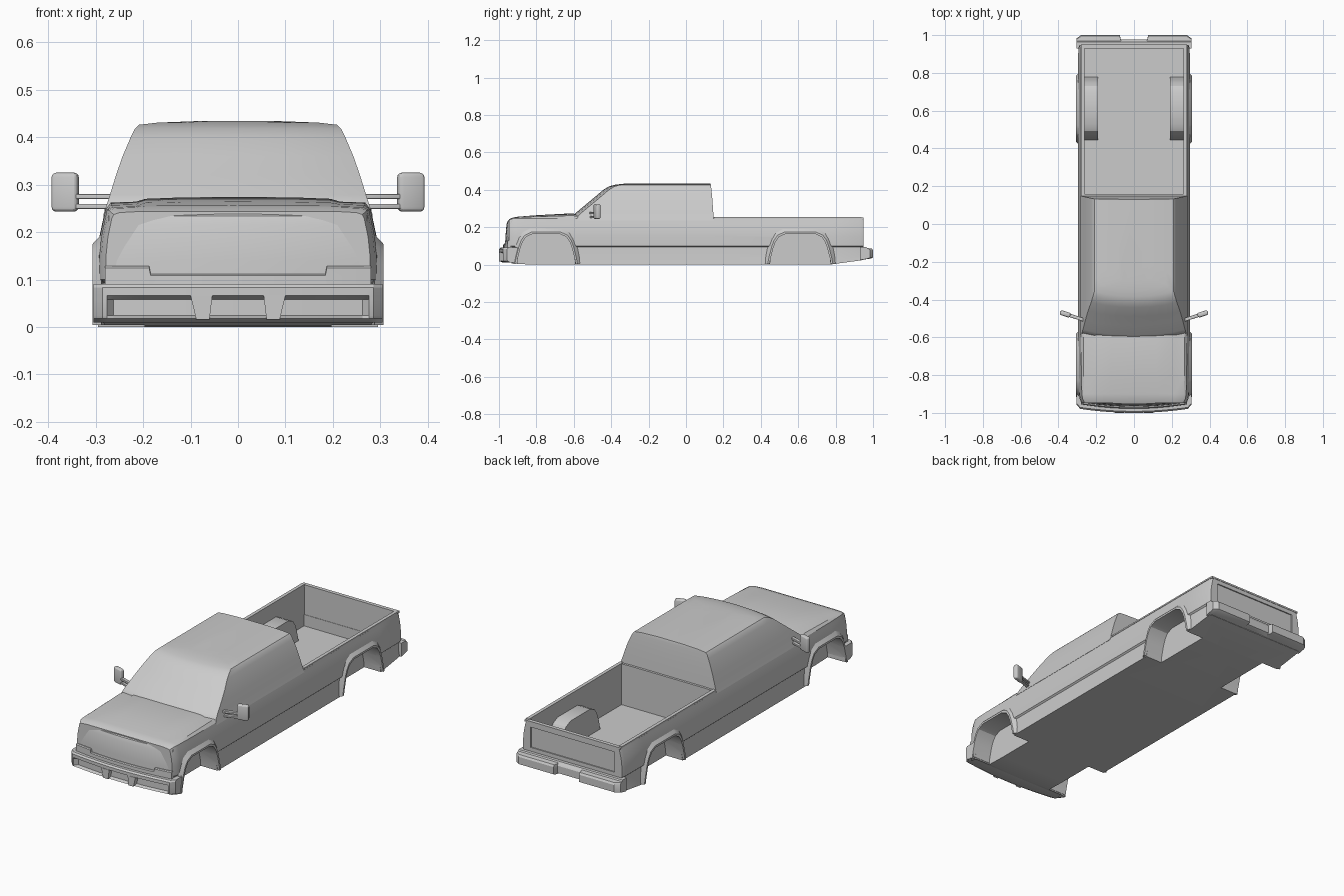
import bpy, bmesh, math
from mathutils import Vector

if "Cube" in bpy.data.objects:
    bpy.data.objects.remove(bpy.data.objects["Cube"])


def loft(name, rings):
    """Skin a list of closed rings and cap both ends."""
    bm = bmesh.new()
    rows = [[bm.verts.new(p) for p in r] for r in rings]
    n = len(rows[0])
    for a, b in zip(rows, rows[1:]):
        for i in range(n):
            j = (i + 1) % n
            bm.faces.new((a[i], a[j], b[j], b[i]))
    bm.faces.new(rows[0])
    bm.faces.new(rows[-1])
    bmesh.ops.recalc_face_normals(bm, faces=bm.faces)
    me = bpy.data.meshes.new(name)
    bm.to_mesh(me)
    bm.free()
    ob = bpy.data.objects.new(name, me)
    bpy.context.collection.objects.link(ob)
    return ob


def prism(name, pts, x0, x1):
    return loft(name, [[(x, y, z) for y, z in pts] for x in (x0, x1)])


def box(name, lo, hi):
    (x0, y0, z0), (x1, y1, z1) = lo, hi
    return prism(name, [(y0, z0), (y1, z0), (y1, z1), (y0, z1)], x0, x1)


def sweep_x(name, half_xs, section):
    """Loft a (y, z) section across mirrored x stations."""
    xs = [-x for x in half_xs if x > 0] + half_xs[::-1]
    return loft(name, [[(x, y, z) for y, z in section(abs(x))] for x in xs])


def apply_mod(ob, kind, **props):
    m = ob.modifiers.new("mod", kind)
    for k, v in props.items():
        setattr(m, k, v)
    bpy.context.view_layer.objects.active = ob
    bpy.ops.object.modifier_apply(modifier=m.name)


def boolean(ob, tool, op='DIFFERENCE'):
    apply_mod(ob, 'BOOLEAN', object=tool, operation=op, solver='EXACT')
    bpy.data.objects.remove(tool)


def arch(y0, y1, z0, grow=0.0):
    """Wheel arch outline from front foot to rear foot."""
    c, h = (y0 + y1) / 2, (y1 - y0) / 2
    left = [(0, z0), (.006, .035), (.02, .09), (.032, .122), (.05, .148), (.085, .164)]
    pts = [(-h + d, z) for d, z in left] + [(h - d, z) for d, z in left[::-1]]
    k = 1 + grow / .16
    return [(c + y * k, z * k) for y, z in pts]


WELLS = [(-.905, -.59), (.447, .775)]


# Main body: cross-sections lofted from nose to tailgate
def body_ring(y, w, zt, zb):
    dome = max(0, zt - .252) * .45
    half = [(0, zt), (.12, zt - dome * .1), (.195, zt - dome * .4), (.215, zt - dome),
            (w - .022, zt - dome - .002)]
    for k, (dx, z) in enumerate([(-.010, .247), (-.006, .228), (.002, .19), (.006, .15),
                                 (.006, .10), (-.002, .093), (0, .05), (.005, 0)]):
        half.append((w + dx, max(zb, min(z, zt - .006 * (k + 1)))))
    half.append((0, zb))
    ring = half + [(-x, z) for x, z in half[-2:0:-1]]
    return [(x, y, z) for x, z in ring]


body = loft("body", [body_ring(*s) for s in [
    (-.947, .272, .243, .015), (-.925, .282, .252, .012), (-.90, .286, .256, .003),
    (-.80, .289, .264, 0), (-.61, .29, .274, 0), (-.56, .29, .265, 0), (-.50, .29, .253, 0),
    (.14, .29, .252, 0), (.77, .29, .252, 0), (.93, .289, .252, .022), (.948, .283, .248, .025)]])

# Cargo bed, wheel housings, wheel wells, tailgate recess
boolean(body, box("bed_cut", (-.265, .16, .035), (.265, .932, .4)))
for s in (-1, 1):
    boolean(body, prism("housing", arch(*WELLS[1], .01, .008), s * .19, s * .275), 'UNION')
for s in (-1, 1):
    for w in WELLS:
        boolean(body, prism("well_cut", arch(*w, -.02), s * .197, s * .4))
boolean(body, box("gate_cut", (-.245, .942, .115), (.245, 1.1, .222)))

# Rail caps around the bed
for s in (-1, 1):
    box("bed_rail", (s * .263, .15, .247), (s * .281, .937, .255))
box("tailgate_cap", (-.281, .93, .244), (.281, .95, .253))

# Cab: plan outlines stacked upward
cab_levels = [(.235, .284, -.615, .149), (.262, .275, -.605, .147), (.278, .270, -.588, .146),
              (.32, .257, -.537, .143), (.36, .243, -.489, .140), (.40, .226, -.442, .136),
              (.418, .217, -.412, .134), (.426, .209, -.385, .133), (.4305, .17, -.35, .132),
              (.434, .08, -.315, .131)]


def cab_ring(z, w, yf, yb):
    half = [(0, yf), (w * .4, yf + .004), (w * .75, yf + .014), (w, yf + .03),
            (w, yf + .10), (w, -.1), (w, yb), (0, yb)]
    return [(x, y, z) for x, y in half + [(-x, y) for x, y in half[-2:0:-1]]]


loft("cab", [cab_ring(*l) for l in cab_levels])


# Bowed front fascia and the lip below it
def fascia(x):
    b = .022 * (x / .275) ** 2
    return [(-.92, .08), (-.968 + b, .08), (-.966 + b, .14), (-.960 + b, .215),
            (-.953 + b, .234), (-.94 + b, .243), (-.92, .243)]


def lip(x):
    b = .022 * (x / .275) ** 2
    top = .112 if x < .185 else .128
    return [(-.92, .08), (-.978 + b, .08), (-.977 + b, top - .004), (-.972 + b, top), (-.92, top)]


sweep_x("front_fascia", [.273, .24, .18, .12, .06, 0], fascia)
sweep_x("front_lip", [.28, .24, .187, .184, .12, .06, 0], lip)


# Front bumper with long recess
def front_bumper(x):
    yf = -1 + .022 * (x / .29) ** 2 + max(0, x - .285) * 1.0
    r = .022 if x < .272 else .001
    return [(-.90, .010), (yf + .02, .010), (yf + .004, .018), (yf + r, .024), (yf + r, .058),
            (yf, .066), (yf, .083), (yf + .008, .091), (-.90, .091)]


sweep_x("front_bumper", [.304, .297, .285, .276, .262, .2, .13, .06, 0], front_bumper)

# Bumper guards
for s in (-1, 1):
    loft("bumper_guard", [[(s * .06, y, .016), (s * .088, y, .016), (s * .1, y, .066),
                           (s * .054, y, .066)] for y in (-1.0, -.96)])


# Rear bumper with plate notch in the middle
def rear_bumper(x):
    yr = .976 if x < .07 else 1.0 - max(0, x - .28) * .7
    return [(.93, .024), (yr - .012, .032), (yr, .038), (yr, .076), (yr - .006, .086),
            (.968, .088), (.964, .095), (.93, .095)]


sweep_x("rear_bumper", [.304, .295, .28, .075, .069, 0], rear_bumper)

# Flared lips around the wheel arches
for s in (-1, 1):
    for w in WELLS:
        rows = [arch(*w, .004, g) for g in (0, 0, .010, .030)]
        xs = (.28, .307, .307, .288)
        loft("arch_flare", [[(s * x, *p) for x, p in zip(xs, ps)] for ps in zip(*rows)])


# Side mirrors on twin arms
def tilted_box(name, centre, size, s, bevel):
    h = Vector(size) / 2
    ob = box(name, -h, h)
    ob.location = (s * centre[0], centre[1], centre[2])
    ob.rotation_euler.z = s * math.radians(18)
    apply_mod(ob, 'BEVEL', width=bevel, segments=3)


for s in (-1, 1):
    tilted_box("mirror_head", (.364, -.476, .284), (.058, .026, .082), s, .010)
    for z, t in ((.275, .011), (.254, .010)):
        tilted_box("mirror_arm", (.305, -.495, z), (.09, .018, t), s, .002)

# Smooth shading with crisp edges
bpy.ops.object.select_all(action='SELECT')
bpy.context.view_layer.objects.active = body
bpy.ops.object.shade_smooth_by_angle(angle=math.radians(28))
